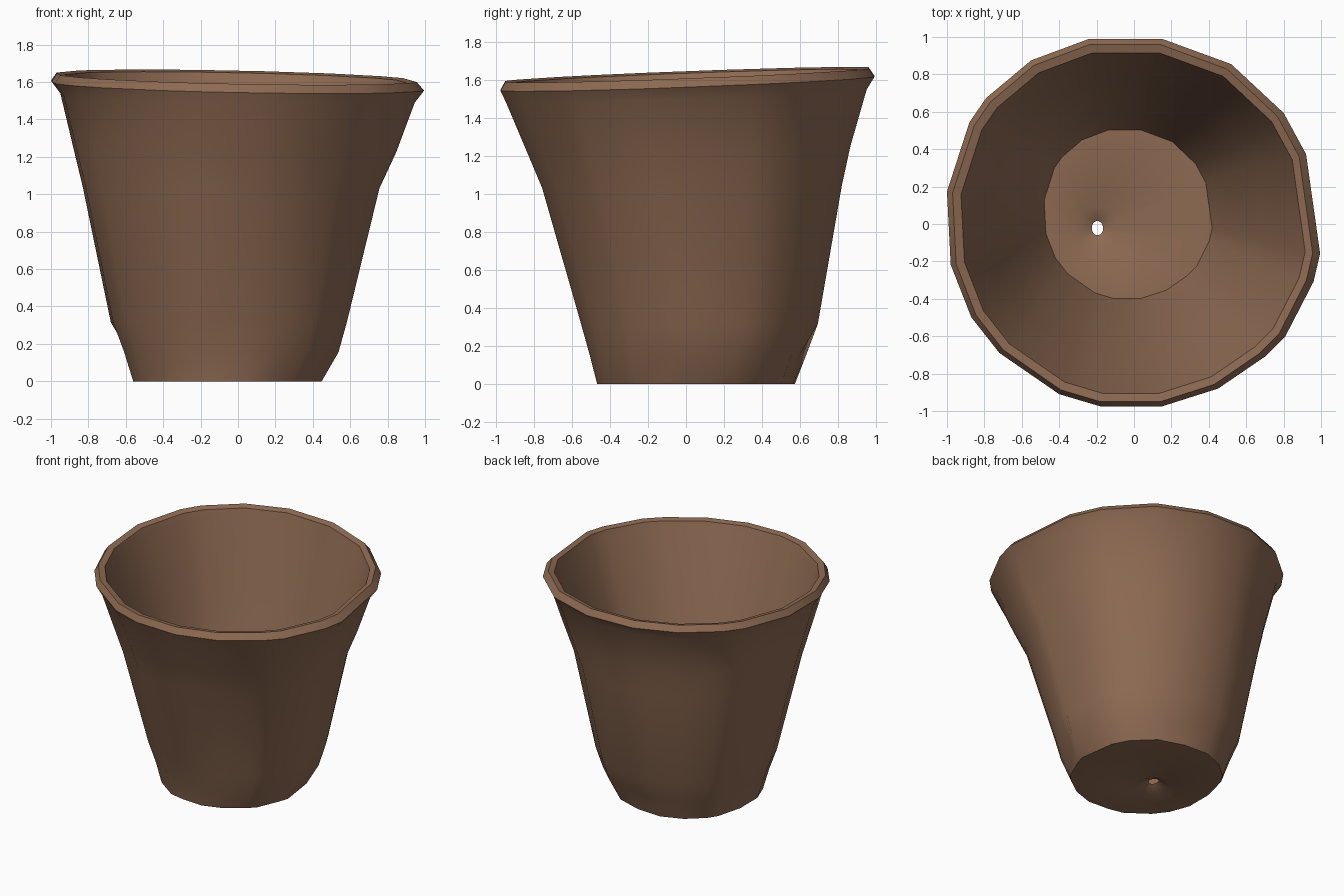
import bpy, bmesh, math

clay = bpy.data.materials.new("brown_clay")
clay.diffuse_color = (0.27, 0.145, 0.085, 1)

# Irregular hand-made rim outline, counter-clockwise
OUTLINE = [(0.995, -0.16), (0.92, 0.37), (0.8, 0.59), (0.52, 0.85), (0.15, 0.985),
           (-0.24, 0.985), (-0.55, 0.87), (-0.79, 0.67), (-0.88, 0.54), (-1.0, 0.17),
           (-0.98, -0.22), (-0.87, -0.5), (-0.72, -0.69), (-0.4, -0.91), (-0.18, -0.975),
           (0.15, -0.975), (0.45, -0.88), (0.7, -0.71), (0.81, -0.6), (0.96, -0.31)]

# Cross-section rings: x min, x max, y min, y max, height, tilt share
RINGS = [
    (-0.57, 0.45, -0.47, 0.57, 0.015, 0),       # foot edge
    (-0.62, 0.54, -0.51, 0.63, 0.17, 0),
    (-0.68, 0.585, -0.555, 0.69, 0.33, 0),
    (-0.83, 0.76, -0.76, 0.815, 1.05, 0.2),
    (-0.88, 0.85, -0.84, 0.86, 1.25, 0.5),
    (-0.95, 0.95, -0.95, 0.945, 1.53, 1),       # below the lip
    (-1.0, 1.0, -0.98, 0.985, 1.595, 1),        # widest lip
    (-0.97, 0.96, -0.955, 0.955, 1.64, 1),      # lip crest
    (-0.925, 0.92, -0.91, 0.91, 1.63, 1),
    (-0.91, 0.905, -0.895, 0.90, 1.585, 1),     # inside of lip
    (-0.77, 0.70, -0.70, 0.76, 1.05, 0.2),
    (-0.58, 0.50, -0.47, 0.58, 0.33, 0),
    (-0.48, 0.42, -0.40, 0.50, 0.11, 0),        # inner floor edge
    (-0.30, -0.08, -0.13, 0.09, 0.10, 0),
    (-0.225, -0.165, -0.06, 0.015, 0.06, 0),    # drain hole
    (-0.30, -0.08, -0.13, 0.09, 0.02, 0),       # underside dent
]

bm = bmesh.new()
loops = []
for x0, x1, y0, y1, z, tilt in RINGS:
    ring = []
    for px, py in OUTLINE:
        x = (x0 + x1) / 2 + px * (x1 - x0) / 2
        y = (y0 + y1) / 2 + py * (y1 - y0) / 1.96
        ring.append(bm.verts.new((x, y, z + tilt * (0.037 * y - 0.02 * x))))
    loops.append(ring)

# Dents pressed into the wall close to the foot
for ring, amount in ((loops[1], 0.035), (loops[0], 0.01)):
    for i in (4, 9, 14, 19):
        a = math.atan2(OUTLINE[i][1], OUTLINE[i][0])
        ring[i].co.x -= amount * math.cos(a)
        ring[i].co.y -= amount * math.sin(a)

# Skin the rings into one closed wall running through the drain hole
n = len(OUTLINE)
for k, low in enumerate(loops):
    high = loops[(k + 1) % len(loops)]
    for i in range(n):
        j = (i + 1) % n
        bm.faces.new((low[i], low[j], high[j], high[i]))
bmesh.ops.recalc_face_normals(bm, faces=bm.faces)
base = min(v.co.z for v in bm.verts)
for v in bm.verts:
    v.co.z -= base

mesh = bpy.data.meshes.new("flower_pot")
bm.to_mesh(mesh)
bm.free()
mesh.materials.append(clay)
pot = bpy.data.objects.new("flower_pot", mesh)
bpy.context.collection.objects.link(pot)
bpy.context.view_layer.objects.active = pot
pot.select_set(True)
bpy.ops.object.shade_smooth_by_angle(angle=math.radians(50))
